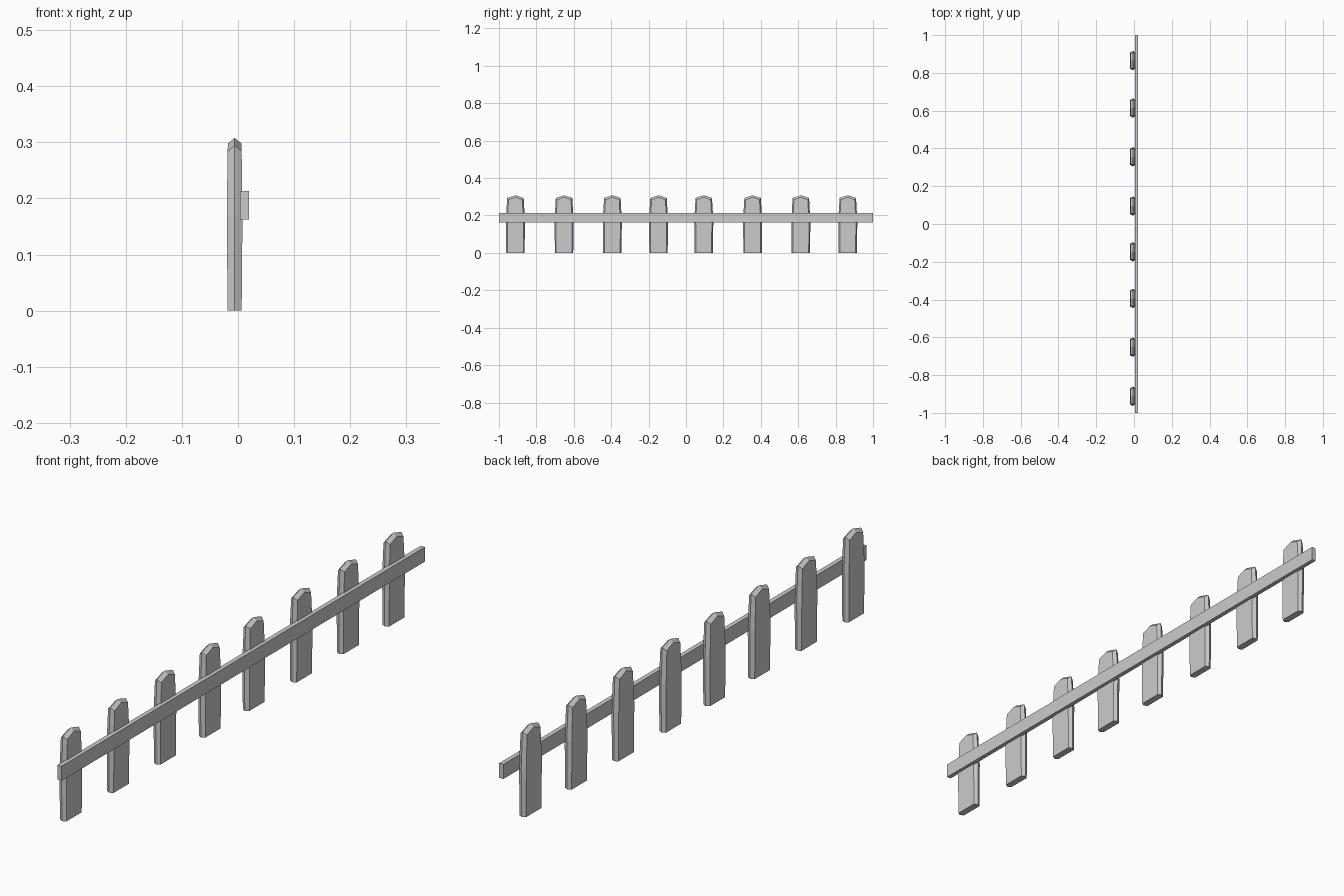
import bpy, bmesh

if "Cube" in bpy.data.objects:
    bpy.data.objects.remove(bpy.data.objects["Cube"])

X_MID = -0.006

# half outlines of a picket (half width, height): wide middle plane and inset faces
MID = [(0.049, 0.0), (0.051, 0.17), (0.044, 0.294), (0.0, 0.308)]
FACE = [(0.042, 0.0), (0.043, 0.17), (0.037, 0.284), (0.0, 0.298)]
DEPTH = [0.0125, 0.014, 0.0125, 0.012]


def mirrored(half):
    return half + [(-w, z) for w, z in half[-2::-1]]


def picket_mesh():
    bm = bmesh.new()
    depth = DEPTH + DEPTH[-2::-1]
    loops = []
    for outline, side in ((FACE, -1), (MID, 0), (FACE, 1)):
        loops.append([bm.verts.new((X_MID + side * d, w, z))
                      for (w, z), d in zip(mirrored(outline), depth)])
    n = len(loops[0])
    # bevelled rim
    for a, b in zip(loops, loops[1:]):
        for i in range(n):
            j = (i + 1) % n
            bm.faces.new((a[i], a[j], b[j], b[i]))
    # front and back: lower panel and upper pointed panel
    for l in (loops[0], loops[2]):
        bm.faces.new((l[0], l[1], l[5], l[6]))
        bm.faces.new(l[1:6])
    bmesh.ops.recalc_face_normals(bm, faces=bm.faces)
    mesh = bpy.data.meshes.new("picket")
    bm.to_mesh(mesh)
    bm.free()
    return mesh


# pickets
mesh = picket_mesh()
for i, y in enumerate((-0.912, -0.652, -0.394, -0.147, 0.095, 0.356, 0.614, 0.865)):
    ob = bpy.data.objects.new(f"picket_{i + 1}", mesh)
    ob.location.y = y
    bpy.context.collection.objects.link(ob)

# rail
bpy.ops.mesh.primitive_cube_add(size=1, location=(0.012, 0, 0.188))
rail = bpy.context.object
rail.name = "rail"
rail.scale = (0.016, 2.0, 0.051)
